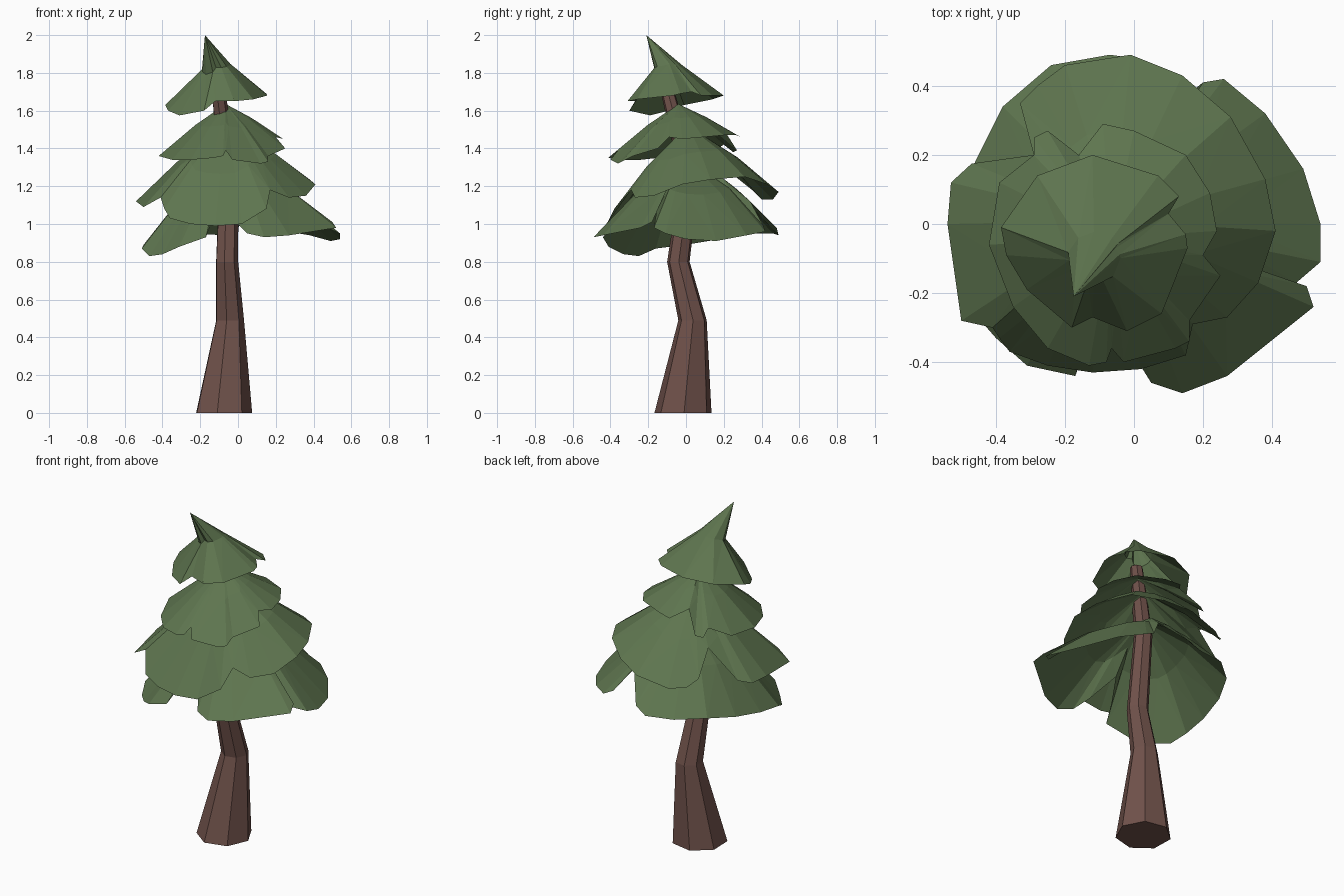
import bpy, bmesh, math
from mathutils import Vector


def material(name, rgb):
    m = bpy.data.materials.new(name)
    m.diffuse_color = (*rgb, 1)
    return m


bark = material("bark brown", (0.162, 0.084, 0.070))
needles = material("needle green", (0.112, 0.178, 0.078))


def finish(name, bm, mat):
    me = bpy.data.meshes.new(name)
    bm.to_mesh(me)
    bm.free()
    me.materials.append(mat)
    bpy.context.collection.objects.link(bpy.data.objects.new(name, me))


def bridge(bm, low, high):
    n = len(low)
    for i in range(n):
        j = (i + 1) % n
        bm.faces.new((low[i], low[j], high[j], high[i]))


# Crooked seven-sided trunk: centre and radius at each bend
def trunk(levels, sides=7):
    bm = bmesh.new()
    rings = []
    for x, y, z, r in levels:
        rings.append([bm.verts.new((x + r * math.cos(a), y + r * math.sin(a), z))
                      for a in (0.03 + math.tau * i / sides for i in range(sides))])
    for low, high in zip(rings, rings[1:]):
        bridge(bm, low, high)
    bm.faces.new(rings[0][::-1])
    bm.faces.new(rings[-1])
    finish("trunk", bm, bark)


# Drooping skirt of needles: ragged rim, a bulging middle ring and a tip
def skirt(name, tip, hub, shrink, lift, rim):
    bm = bmesh.new()
    low, mid = [], []
    for x, y, z in rim:
        low.append(bm.verts.new((x, y, z)))
        mid.append(bm.verts.new((hub[0] + shrink * (x - hub[0]),
                                 hub[1] + shrink * (y - hub[1]),
                                 z + lift * (tip[2] - z))))
    top = bm.verts.new(tip)
    bridge(bm, low, mid)
    for i in range(len(mid)):
        bm.faces.new((mid[i], mid[(i + 1) % len(mid)], top))
    bmesh.ops.triangulate(bm, faces=[f for f in bm.faces if len(f.verts) == 4])
    finish(name, bm, needles)


trunk([(-0.08, -0.015, 0, 0.155), (-0.045, 0.035, 0.49, 0.077),
       (-0.06, -0.04, 0.8, 0.061), (-0.05, 0.02, 1.25, 0.052),
       (-0.11, -0.11, 1.75, 0.036)])

skirt("bottom_branches", (-0.05, 0.01, 1.34), (-0.05, 0.01), 0.55, 0.57, [
    (0.36, -0.15, 1.10), (0.47, -0.17, 0.98), (0.54, -0.11, 0.95), (0.54, 0.0, 0.92),
    (0.49, 0.16, 0.91), (0.38, 0.32, 0.94), (0.26, 0.42, 0.96), (0.20, 0.41, 0.99),
    (0.11, 0.34, 1.12), (0.0, 0.48, 0.98), (-0.07, 0.49, 0.94), (-0.24, 0.46, 0.95),
    (-0.38, 0.34, 0.95), (-0.46, 0.18, 0.92), (-0.50, 0.0, 0.89), (-0.51, -0.16, 0.87),
    (-0.47, -0.25, 0.83), (-0.40, -0.33, 0.84), (-0.31, -0.41, 0.88), (-0.17, -0.44, 0.93),
    (-0.14, -0.36, 1.01), (-0.08, -0.25, 1.11), (0.0, -0.38, 1.0), (0.05, -0.46, 0.95),
    (0.14, -0.49, 0.93), (0.27, -0.44, 0.94), (0.52, -0.24, 0.98), (0.50, -0.18, 1.01)])

skirt("lower_middle_branches", (-0.06, 0.01, 1.52), (-0.06, 0.01), 0.55, 0.52, [
    (0.41, -0.02, 1.21), (0.38, 0.13, 1.235), (0.28, 0.31, 1.25), (0.14, 0.43, 1.21),
    (-0.01, 0.49, 1.17), (-0.20, 0.46, 1.13), (-0.28, 0.40, 1.13), (-0.33, 0.35, 1.18),
    (-0.29, 0.20, 1.30), (-0.47, 0.175, 1.14), (-0.53, 0.12, 1.12), (-0.54, 0.0, 1.12),
    (-0.50, -0.28, 1.09), (-0.41, -0.30, 1.14), (-0.39, -0.33, 1.08), (-0.36, -0.37, 1.03),
    (-0.25, -0.41, 1.0), (-0.12, -0.43, 0.99), (0.02, -0.42, 1.0), (0.15, -0.38, 1.08),
    (0.17, -0.29, 1.18), (0.27, -0.27, 1.14), (0.36, -0.17, 1.15)])

skirt("upper_middle_branches", (-0.065, -0.04, 1.635), (-0.065, -0.04), 0.45, 0.6, [
    (0.24, -0.02, 1.45), (0.22, 0.09, 1.46), (0.15, 0.20, 1.47), (0.0, 0.27, 1.47),
    (-0.09, 0.29, 1.46), (-0.16, 0.20, 1.50), (-0.25, 0.27, 1.39), (-0.29, 0.25, 1.38),
    (-0.29, 0.20, 1.42), (-0.39, 0.12, 1.37), (-0.42, -0.06, 1.36), (-0.35, -0.24, 1.34),
    (-0.25, -0.36, 1.34), (-0.13, -0.41, 1.35), (-0.08, -0.40, 1.36), (-0.065, -0.36, 1.39),
    (-0.03, -0.40, 1.34), (0.12, -0.36, 1.32), (0.16, -0.34, 1.33), (0.16, -0.28, 1.36),
    (0.25, -0.15, 1.40), (0.20, -0.09, 1.46)])

skirt("top_branches", (-0.175, -0.21, 2.0), (-0.115, -0.11), 0.28, 0.51, [
    (0.155, -0.07, 1.68), (0.15, -0.03, 1.69), (0.10, 0.03, 1.70), (0.13, 0.08, 1.68),
    (0.07, 0.14, 1.68), (-0.12, 0.20, 1.68), (-0.28, 0.14, 1.66), (-0.385, -0.01, 1.63),
    (-0.37, -0.09, 1.60), (-0.31, -0.19, 1.575), (-0.18, -0.30, 1.60), (-0.12, -0.27, 1.65),
    (-0.02, -0.31, 1.65), (0.08, -0.26, 1.66)])
